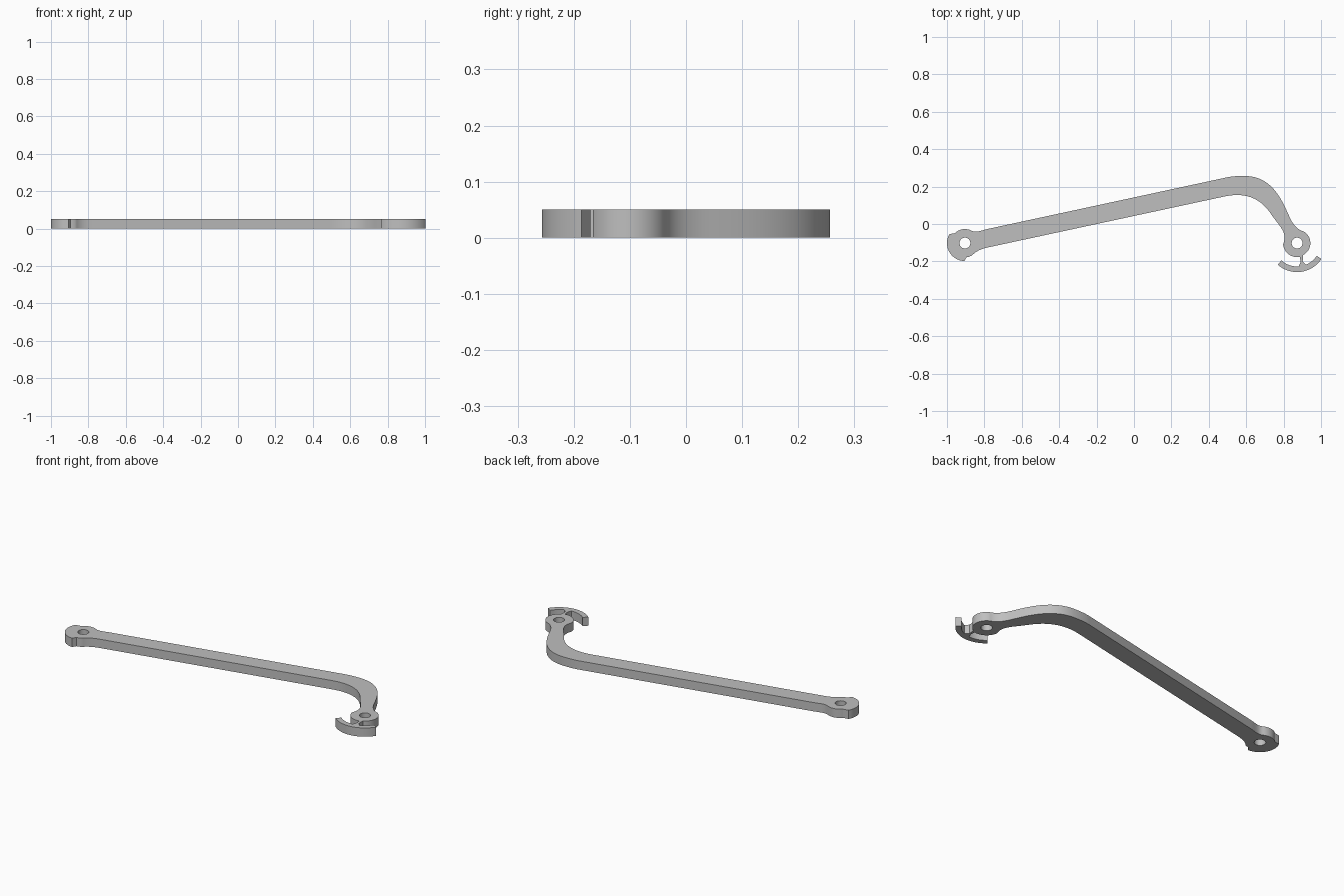
import bpy, bmesh
from math import sin, cos, radians
from mathutils import Vector
from mathutils.geometry import interpolate_bezier

cube = bpy.data.objects.get("Cube")
if cube:
    bpy.data.objects.remove(cube, do_unlink=True)

THICKNESS = 0.05
PIVOT_R = (-0.904, -0.102)   # eye at the plain end
PIVOT_L = (0.872, -0.102)    # eye at the hooked end


def arc(centre, radius, start, end, steps=16):
    angles = [radians(start + (end - start) * i / steps) for i in range(steps + 1)]
    return [(centre[0] + radius * cos(a), centre[1] + radius * sin(a)) for a in angles]


def bend(p0, h0, h1, p1, steps=14):
    pts = interpolate_bezier(*[Vector((*p, 0)) for p in (p0, h0, h1, p1)], steps)
    return [(p.x, p.y) for p in pts]


# Pieces of the outline, counter-clockwise
eye_end = arc(PIVOT_R, 0.096, 150, 268, 28)
eye_lower = arc(PIVOT_R, 0.076, 277, 300, 5)
eye_upper = arc(PIVOT_R, 0.075, 65, 135, 12)
hook_eye_left = arc(PIVOT_L, 0.075, 185, 282, 20)
hook_eye_right = arc(PIVOT_L, 0.071, 297, 422, 26)
hook = (arc(PIVOT_L, 0.125, 274, 228) + arc(PIVOT_L, 0.155, 228, 327, 30)
        + arc(PIVOT_L, 0.125, 327, 292, 10))

pieces = [
    eye_end, eye_lower,
    # lower edge of the arm and inside of the elbow
    bend(eye_lower[-1], (-0.845, -0.146), (-0.82, -0.134), (-0.78, -0.125)),
    bend((0.487, 0.148), (0.60, 0.172), (0.68, 0.135), (0.735, 0.05)),
    bend((0.735, 0.05), (0.775, -0.01), (0.825, -0.045), hook_eye_left[0]),
    hook_eye_left,
    # stem and curved hook
    [(0.89, -0.205)], hook, [(0.902, -0.2)],
    hook_eye_right,
    # outside of the elbow and upper edge of the arm
    bend(hook_eye_right[-1], (0.875, -0.03), (0.855, -0.01), (0.835, 0.03)),
    bend((0.835, 0.03), (0.79, 0.13), (0.74, 0.257), (0.588, 0.257), 24),
    bend((0.588, 0.257), (0.56, 0.257), (0.53, 0.256), (0.50, 0.25)),
    bend((-0.78, -0.026), (-0.82, -0.035), (-0.845, -0.05), eye_upper[0]),
    eye_upper,
]

# Join the pieces, dropping repeated points
outline = []
for point in sum(pieces, []):
    if not outline or (Vector(point) - Vector(outline[-1])).length > 0.0005:
        outline.append(point)

# Filled flat curve with the two pivot holes, extruded to a plate
curve = bpy.data.curves.new("lever_arm", "CURVE")
curve.dimensions = "2D"
curve.fill_mode = "BOTH"
curve.extrude = THICKNESS / 2
holes = [arc(p, 0.029, 0, 348.75, 31) for p in (PIVOT_R, PIVOT_L)]
for loop in [outline] + holes:
    spline = curve.splines.new("POLY")
    spline.points.add(len(loop) - 1)
    for target, (x, y) in zip(spline.points, loop):
        target.co = (x, y, 0, 1)
    spline.use_cyclic_u = True

lever = bpy.data.objects.new("lever_arm", curve)
bpy.context.collection.objects.link(lever)
bpy.ops.object.select_all(action="DESELECT")
lever.select_set(True)
bpy.context.view_layer.objects.active = lever
bpy.ops.object.convert(target="MESH")
lever = bpy.context.view_layer.objects.active
lever.name = "lever_arm"

# Weld the caps to the walls and stand the plate on the floor
bm = bmesh.new()
bm.from_mesh(lever.data)
bmesh.ops.remove_doubles(bm, verts=bm.verts, dist=0.0001)
bmesh.ops.recalc_face_normals(bm, faces=bm.faces)
bmesh.ops.translate(bm, verts=bm.verts, vec=(0, 0, THICKNESS / 2))
bm.to_mesh(lever.data)
bm.free()

grey = bpy.data.materials.new("plain_grey")
grey.use_nodes = True
colour = (0.52, 0.52, 0.52, 1)
grey.diffuse_color = colour
grey.node_tree.nodes["Principled BSDF"].inputs["Base Color"].default_value = colour
lever.data.materials.clear()
lever.data.materials.append(grey)
bpy.ops.object.shade_smooth_by_angle(angle=radians(30))
